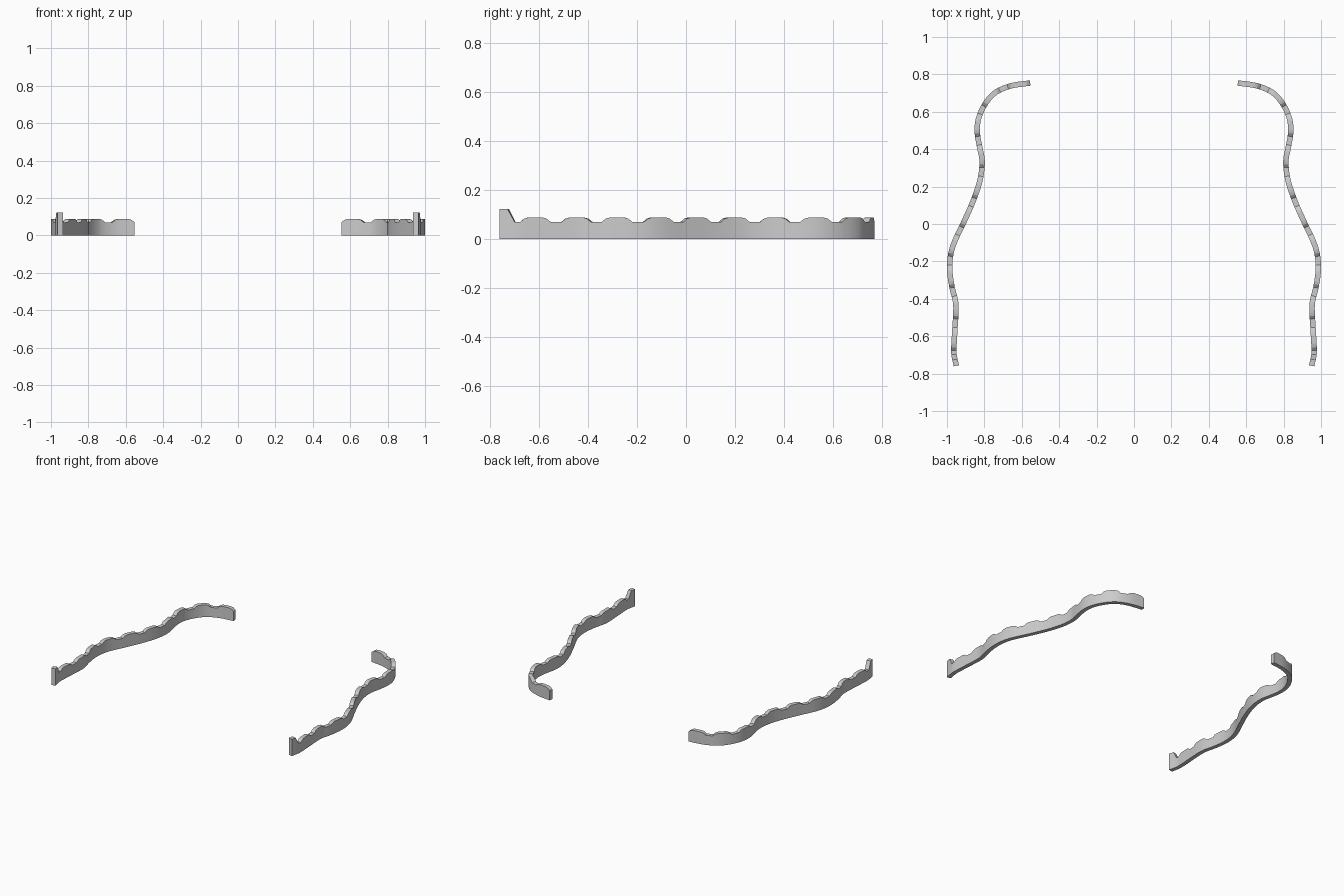
import bpy, bmesh, math
from mathutils import Vector

if "Cube" in bpy.data.objects:
    bpy.data.objects.remove(bpy.data.objects["Cube"])

# Centre line of the right-hand rail seen from above, front to back
PATH = [(.950, -.758), (.962, -.70), (.963, -.66), (.958, -.57), (.952, -.465),
        (.955, -.41), (.973, -.337), (.985, -.25), (.981, -.17), (.960, -.096),
        (.910, .01), (.858, .128), (.822, .24), (.812, .337), (.825, .41),
        (.838, .49), (.832, .56), (.800, .635), (.745, .70), (.66, .738), (.555, .754)]
HALF = .0145                                  # half wall thickness
POST, LOW, HIGH = .122, .070, .088            # heights of the top edge


def catmull(points, steps):
    p = [Vector(q) for q in points]
    p = [2 * p[0] - p[1]] + p + [2 * p[-1] - p[-2]]
    out = []
    for a, b, c, d in zip(p, p[1:], p[2:], p[3:]):
        for i in range(steps):
            t = i / steps
            out.append(.5 * (2 * b + (c - a) * t + (2 * a - 5 * b + 4 * c - d) * t * t
                             + (3 * b - a - 3 * c + d) * t ** 3))
    return out + [p[-2]]


line = catmull(PATH, 12)
dist = [0]
for a, b in zip(line, line[1:]):
    dist.append(dist[-1] + (b - a).length)
length = dist[-1]


def at(s):
    """Point and direction at distance s along the rail."""
    i = next((k for k in range(1, len(dist)) if dist[k] >= s), len(dist) - 1)
    t = (s - dist[i - 1]) / (dist[i] - dist[i - 1])
    return line[i - 1].lerp(line[i], t), (line[i] - line[i - 1]).normalized()


# Top edge: tall front post, then ten evenly spaced flat-topped scallops
edge = [(0, POST), (.034, POST), (.062, LOW)]
first, last = .145, length - .061
for k in range(10):
    c = first + (last - first) * k / 9
    edge += [(c - .061, LOW), (c - .045, HIGH - .005), (c - .027, HIGH),
             (c + .027, HIGH), (c + .045, HIGH - .005), (c + .061, LOW)]
edge[-1] = (length, LOW)


def top(s):
    for (s0, z0), (s1, z1) in zip(edge, edge[1:]):
        if s <= s1:
            return z0 + (z1 - z0) * max(0, s - s0) / (s1 - s0)
    return LOW


stations = sorted([s for s, _ in edge] + [length * i / 90 for i in range(91)])
stations = [s for i, s in enumerate(stations) if i == 0 or s - stations[i - 1] > .002]

# Rail wall: rectangular sections joined along the path
bm = bmesh.new()
rings = []
for s in stations:
    p, d = at(s)
    n = Vector((d.y, -d.x)) * HALF
    z = top(s)
    rings.append([bm.verts.new((q.x, q.y, h)) for q, h in
                  ((p + n, 0), (p + n, z), (p - n, z), (p - n, 0))])
for a, b in zip(rings, rings[1:]):
    for i in range(4):
        j = (i + 1) % 4
        bm.faces.new((a[i], a[j], b[j], b[i]))
bm.faces.new(rings[0])
bm.faces.new(rings[-1][::-1])
bmesh.ops.recalc_face_normals(bm, faces=bm.faces)
mesh = bpy.data.meshes.new("side_rails")
bm.to_mesh(mesh)
bm.free()

rail = bpy.data.objects.new("side_rails", mesh)
bpy.context.collection.objects.link(rail)
bpy.context.view_layer.objects.active = rail
rail.select_set(True)
bpy.ops.object.shade_smooth_by_angle(angle=math.radians(20))

# Matching rail on the left
mirror = rail.modifiers.new("mirror", 'MIRROR')
mirror.use_axis = (True, False, False)
